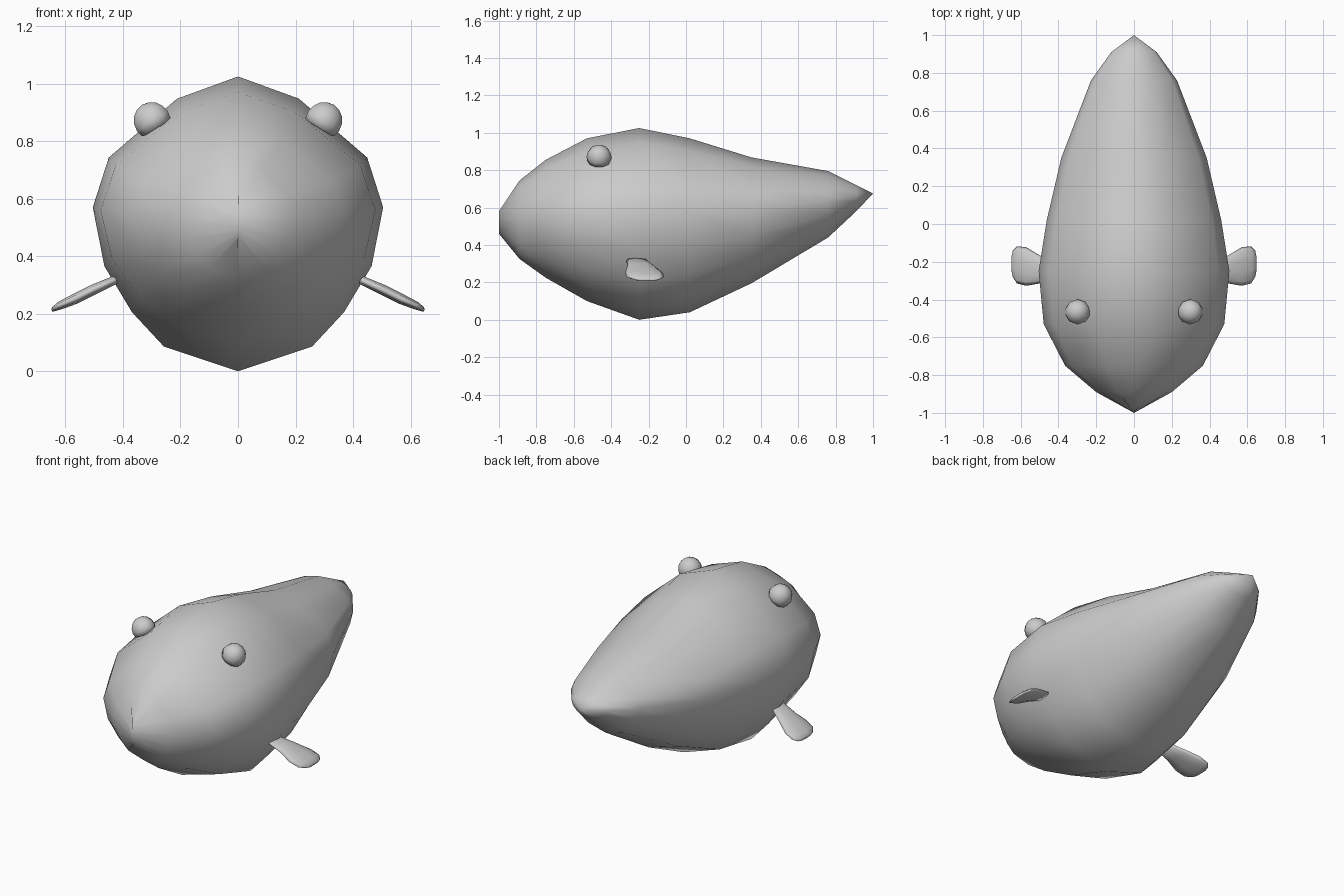
import bpy
import bmesh
import math
from mathutils import Vector

if "Cube" in bpy.data.objects:
    bpy.data.objects.remove(bpy.data.objects["Cube"])

grey = bpy.data.materials.new("plain grey")
grey.diffuse_color = (0.6, 0.6, 0.6, 1)
grey.use_nodes = True
grey.node_tree.nodes["Principled BSDF"].inputs["Base Color"].default_value = grey.diffuse_color


def finish(name, bm):
    """Turn a bmesh into a smooth grey object."""
    bmesh.ops.remove_doubles(bm, verts=bm.verts, dist=0.0005)
    bmesh.ops.recalc_face_normals(bm, faces=bm.faces)
    for f in bm.faces:
        f.smooth = True
    mesh = bpy.data.meshes.new(name)
    bm.to_mesh(mesh)
    bm.free()
    mesh.materials.append(grey)
    obj = bpy.data.objects.new(name, mesh)
    bpy.context.collection.objects.link(obj)
    return obj


def loft(name, rings, caps):
    """Skin a list of equal-length point rings."""
    bm = bmesh.new()
    loops = [[bm.verts.new(p) for p in ring] for ring in rings]
    n = len(loops[0])
    for a, b in zip(loops, loops[1:]):
        for i in range(n):
            j = (i + 1) % n
            bm.faces.new((a[i], a[j], b[j], b[i]))
    if caps:
        bm.faces.new(loops[0])
        bm.faces.new(loops[-1])
    return finish(name, bm)


# Body: half outline of the cross-section, from crown to belly
half = [(0, 1), (0.42, 0.83), (0.89, 0.38), (1, 0),
        (0.92, -0.36), (0.73, -0.64), (0.51, -0.85), (0, -1)]
outline = half + [(-x, z) for x, z in half[-2:0:-1]]

# y, half width, top, widest height, bottom
stations = [(-1.00, 0.00, 0.58, 0.52, 0.46),
            (-0.89, 0.20, 0.745, 0.53, 0.325),
            (-0.75, 0.365, 0.855, 0.545, 0.225),
            (-0.53, 0.478, 0.97, 0.56, 0.10),
            (-0.25, 0.505, 1.025, 0.57, 0.00),
            (0.02, 0.462, 0.97, 0.575, 0.04),
            (0.35, 0.385, 0.868, 0.59, 0.195),
            (0.76, 0.228, 0.795, 0.64, 0.44),
            (0.91, 0.12, 0.72, 0.66, 0.58),
            (1.00, 0.00, 0.675, 0.675, 0.675)]
body_rings = []
for y, w, top, mid, bottom in stations:
    body_rings.append([(x * w, y, mid + z * ((top - mid) if z > 0 else (mid - bottom)))
                       for x, z in outline])
loft("body", body_rings, False)

# Flippers: x, z, front y, back y, half thickness
blade = [(0.39, 0.335, -0.32, -0.23, 0.014),
         (0.50, 0.285, -0.315, -0.165, 0.019),
         (0.57, 0.250, -0.327, -0.123, 0.019),
         (0.62, 0.228, -0.315, -0.118, 0.015),
         (0.642, 0.216, -0.28, -0.14, 0.009),
         (0.648, 0.211, -0.25, -0.17, 0.004)]
up = Vector((0.45, 0, 0.89))

for side, label in ((-1, "left"), (1, "right")):
    rings = []
    for x, z, y0, y1, t in blade:
        ring = []
        for k in range(10):
            a = math.tau * k / 10
            p = Vector((x, (y0 + y1) / 2 + math.cos(a) * (y1 - y0) / 2, z))
            p += up * math.sin(a) * t
            ring.append((p.x * side, p.y, p.z))
        rings.append(ring)
    loft(label + "_flipper", rings, True)

    # Eyes: domes leaning outward, flat side sunk into the head
    bm = bmesh.new()
    bmesh.ops.create_uvsphere(bm, u_segments=10, v_segments=8, radius=0.067)
    for v in bm.verts:
        v.co.z = max(v.co.z, -0.03)
    eye = finish(label + "_eye", bm)
    eye.location = (0.298 * side, -0.465, 0.87)
    eye.rotation_euler = (0, math.radians(32) * side, 0)
